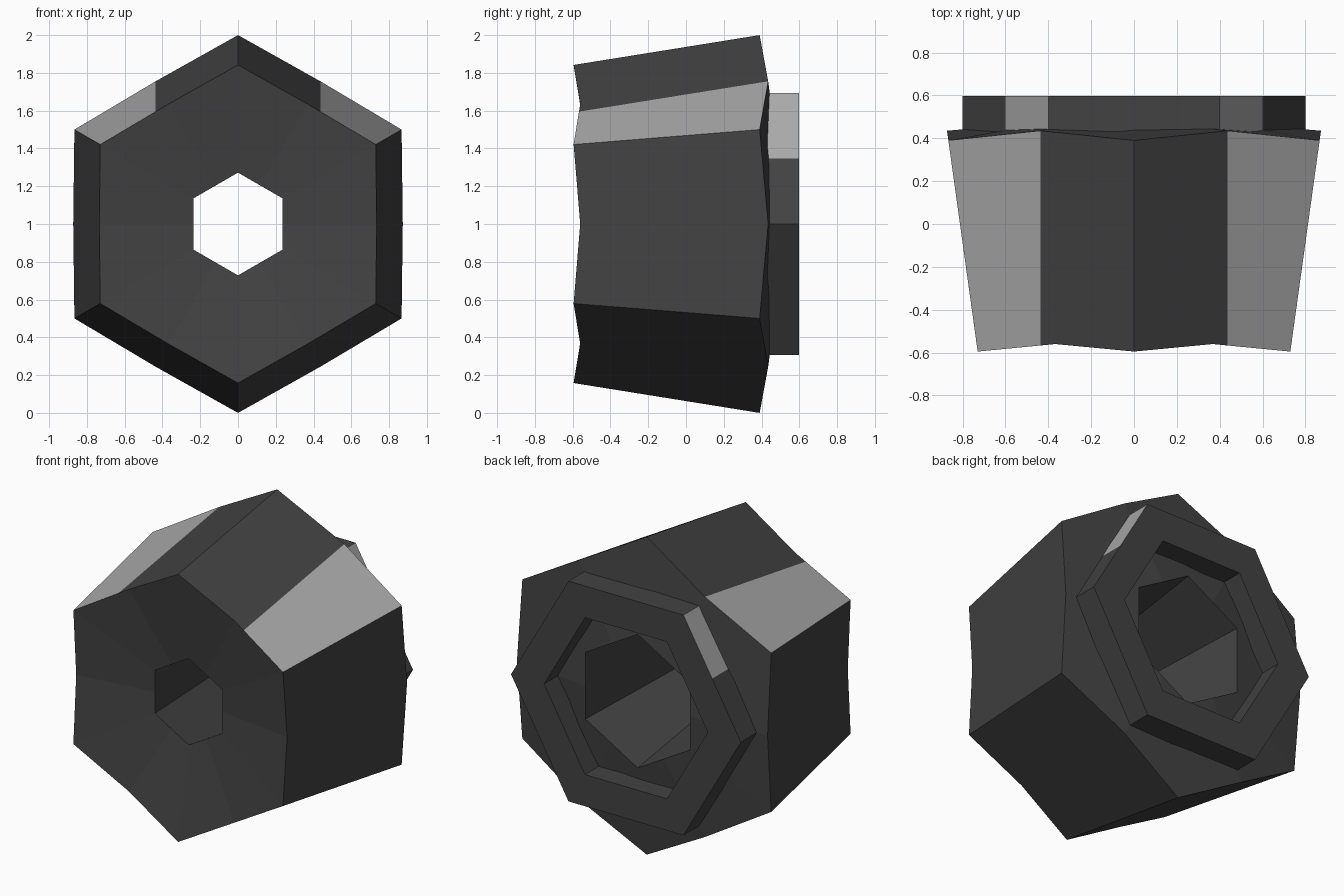
import bpy
import bmesh
import math
from mathutils import Vector

old = bpy.data.objects.get("Cube")
if old:
    bpy.data.objects.remove(old, do_unlink=True)


def make_material(name, rgb):
    m = bpy.data.materials.new(name)
    m.use_nodes = True
    m.diffuse_color = (*rgb, 1)
    m.node_tree.nodes["Principled BSDF"].inputs["Base Color"].default_value = (*rgb, 1)
    return m


dark = make_material("dark grey", (0.055, 0.055, 0.056))
light = make_material("light grey", (0.40, 0.40, 0.405))


def hex_loop(bm, radius, y_corner, y_mid, phase):
    """Hexagon with a point at each corner and each side's middle."""
    verts = []
    for k in range(12):
        corner = k % 2 == phase
        r = radius if corner else radius * math.cos(math.pi / 6)
        # the side planes taper, so a shifted middle follows the taper
        if not corner:
            r += (y_mid - y_corner) * 0.14
        a = math.radians(30 * k)
        verts.append(bm.verts.new((r * math.cos(a), y_corner if corner else y_mid,
                                   1 + r * math.sin(a))))
    return verts


def hex_tube(name, loops, phase, split_x=None):
    """Closed tube skinned through the loops; loops 1 to 2 form the outside."""
    bm = bmesh.new()
    rings = [hex_loop(bm, *spec, phase) for spec in loops]
    for i, a in enumerate(rings):
        b = rings[(i + 1) % len(rings)]
        for k in range(12):
            n = (k + 1) % 12
            f = bm.faces.new((a[k], a[n], b[n], b[k]))
            # mark the outer strips that lie on the two upper side faces
            f.material_index = 1 if i == 1 and k in (1, 4) else 0
    bmesh.ops.recalc_face_normals(bm, faces=bm.faces[:])
    # straight colour border across each upper face
    if split_x:
        for sx in (-split_x, split_x):
            faces = [f for f in bm.faces if f.material_index == 1
                     and f.calc_center_median().x * sx > 0]
            edges = {e for f in faces for e in f.edges}
            verts = {v for f in faces for v in f.verts}
            bmesh.ops.bisect_plane(bm, geom=faces + list(edges) + list(verts), dist=1e-5,
                                   plane_co=Vector((sx, 0, 0)), plane_no=Vector((1, 0, 0)))
        for f in bm.faces:
            if abs(f.calc_center_median().x) < split_x:
                f.material_index = 0
    mesh = bpy.data.meshes.new(name)
    bm.to_mesh(mesh)
    bm.free()
    mesh.materials.append(dark)
    mesh.materials.append(light)
    ob = bpy.data.objects.new(name, mesh)
    bpy.context.collection.objects.link(ob)
    return ob


# Tapered hexagonal body with dished front, domed back and a tapering bore
hex_tube("nut_body", [
    (0.272, -0.49, -0.49),
    (0.842, -0.595, -0.56),
    (1.0, 0.39, 0.435),
    (0.42, 0.48, 0.48),
], phase=1, split_x=0.436)

# Raised collar on the back, turned half a side from the body
hex_tube("back_collar", [
    (0.57, 0.42, 0.42),
    (0.80, 0.42, 0.42),
    (0.80, 0.597, 0.597),
    (0.57, 0.597, 0.597),
], phase=0)
